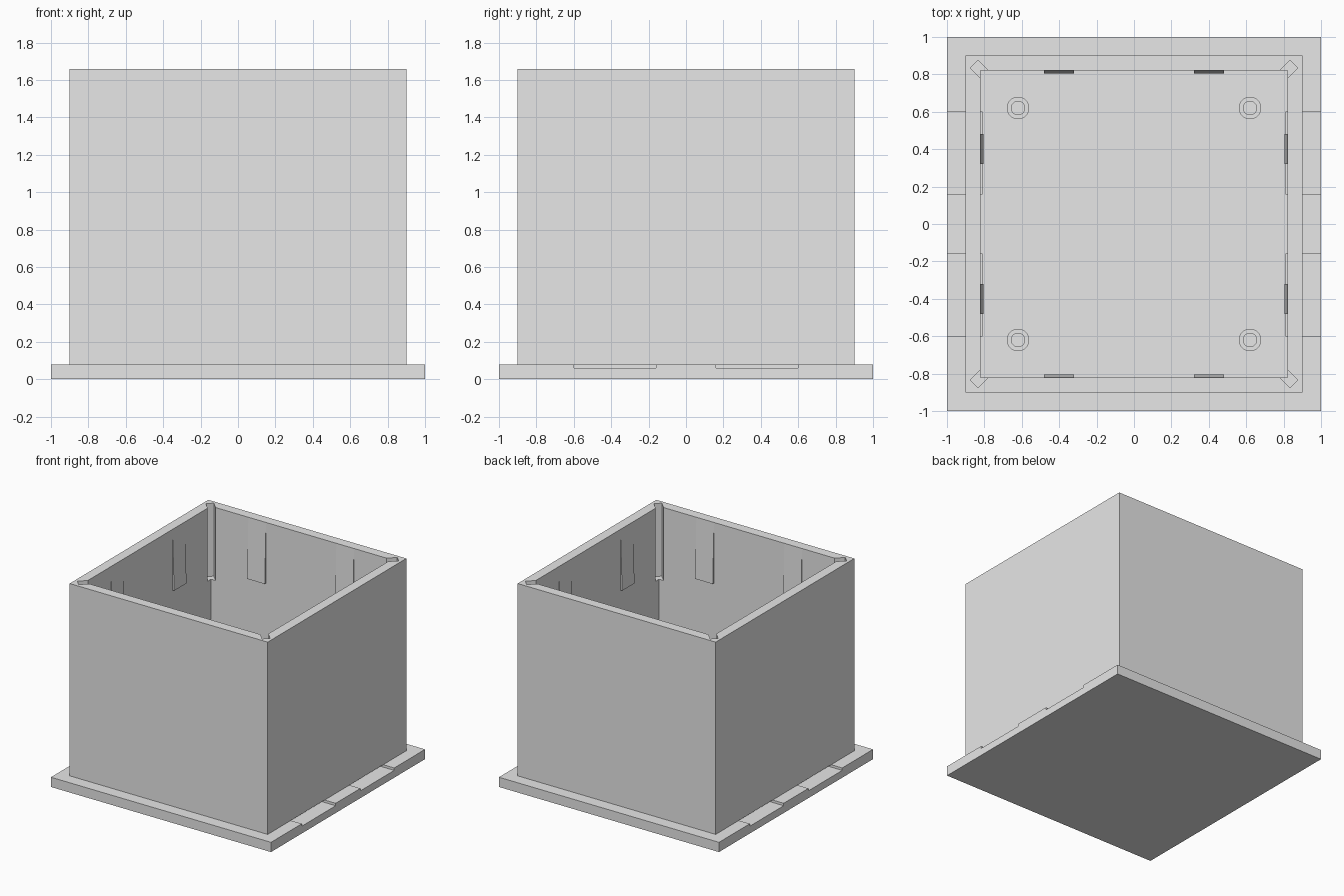
import bpy, bmesh, math
from mathutils import Matrix, Vector

if "Cube" in bpy.data.objects:
    bpy.data.objects.remove(bpy.data.objects["Cube"])

grey = bpy.data.materials.new("light_grey")
grey.diffuse_color = (0.8, 0.8, 0.8, 1)
grey.use_nodes = True
grey.node_tree.nodes["Principled BSDF"].inputs["Base Color"].default_value = grey.diffuse_color

FLANGE_TOP, RIM = 0.08, 1.66
OUTER, INNER = 0.9, 0.82


def make(name, bm):
    bmesh.ops.recalc_face_normals(bm, faces=bm.faces)
    mesh = bpy.data.meshes.new(name)
    bm.to_mesh(mesh)
    bm.free()
    mesh.materials.append(grey)
    ob = bpy.data.objects.new(name, mesh)
    bpy.context.collection.objects.link(ob)
    return ob


def box(bm, lo, hi, turn=0.0, centre=(0, 0)):
    """Box between two corners, turned about z and then moved."""
    lo, hi = Vector(lo), Vector(hi)
    move = Matrix.Translation((centre[0], centre[1], 0)) @ Matrix.Rotation(turn, 4, 'Z')
    bmesh.ops.create_cube(bm, size=1, matrix=move @ Matrix.Translation((lo + hi) / 2)
                          @ Matrix.Diagonal((*(hi - lo), 1)))


def cut(ob, cutter):
    """Subtract the cutter, bake the result and drop the cutter."""
    cutter.hide_render = True
    mod = ob.modifiers.new("cut", 'BOOLEAN')
    mod.operation, mod.solver, mod.object = 'DIFFERENCE', 'EXACT', cutter
    bpy.context.view_layer.update()
    baked = bpy.data.meshes.new_from_object(ob.evaluated_get(bpy.context.evaluated_depsgraph_get()))
    ob.modifiers.clear()
    ob.data = baked
    bpy.data.objects.remove(cutter)


# Base flange with two shallow slots running under each side wall
bm = bmesh.new()
box(bm, (-1, -1, 0), (1, 1, FLANGE_TOP))
flange = make("base_flange", bm)
bm = bmesh.new()
for side in (0, math.pi):
    for y in (-0.38, 0.38):
        box(bm, (0.81, y - 0.22, 0.06), (1.1, y + 0.22, 0.12), side)
cut(flange, make("slot_cutter", bm))

# Four walls around an open cavity
bm = bmesh.new()
box(bm, (-OUTER, -OUTER, FLANGE_TOP), (OUTER, OUTER, RIM))
walls = make("box_walls", bm)
bm = bmesh.new()
box(bm, (-INNER, -INNER, 0), (INNER, INNER, 2))
cut(walls, make("cavity_cutter", bm))

# Diagonal screw pockets in the upper inside corners
bm = bmesh.new()
for k in range(4):
    a = math.pi / 4 + k * math.pi / 2
    r = 0.855 * math.sqrt(2)
    box(bm, (r - 0.2, -0.03, 1.06), (r, 0.03, 2), a)
cut(walls, make("pocket_cutter", bm))

# Tapered grip ribs inside the rim, two on each wall
bm = bmesh.new()
for k in range(4):
    rot = Matrix.Rotation(k * math.pi / 2, 3, 'Z')
    for c in (-0.4, 0.4):
        ends = []
        for x in (c - 0.08, c + 0.08):
            ends.append([bm.verts.new(rot @ Vector((x, y, z))) for y, z in
                         ((INNER, RIM), (INNER, 1.16), (INNER - 0.016, 1.16))])
        left, right = ends
        bm.faces.new(left)
        bm.faces.new(right)
        for i in range(3):
            j = (i + 1) % 3
            bm.faces.new((left[i], left[j], right[j], right[i]))
make("grip_ribs", bm)

# Hollow mounting posts on the floor
bm = bmesh.new()
N = 32
profile = ((0.06, FLANGE_TOP), (0.06, 0.18), (0.036, 0.18), (0.036, FLANGE_TOP))
for sx in (-0.62, 0.62):
    for sy in (-0.62, 0.62):
        rings = [[bm.verts.new((sx + r * math.cos(2 * math.pi * i / N),
                                sy + r * math.sin(2 * math.pi * i / N), z))
                  for i in range(N)] for r, z in profile]
        for a, b in zip(rings, rings[1:] + rings[:1]):
            for i in range(N):
                j = (i + 1) % N
                bm.faces.new((a[i], a[j], b[j], b[i]))
posts = make("mounting_posts", bm)
bpy.context.view_layer.objects.active = posts
posts.select_set(True)
bpy.ops.object.shade_smooth_by_angle(angle=math.radians(30))
